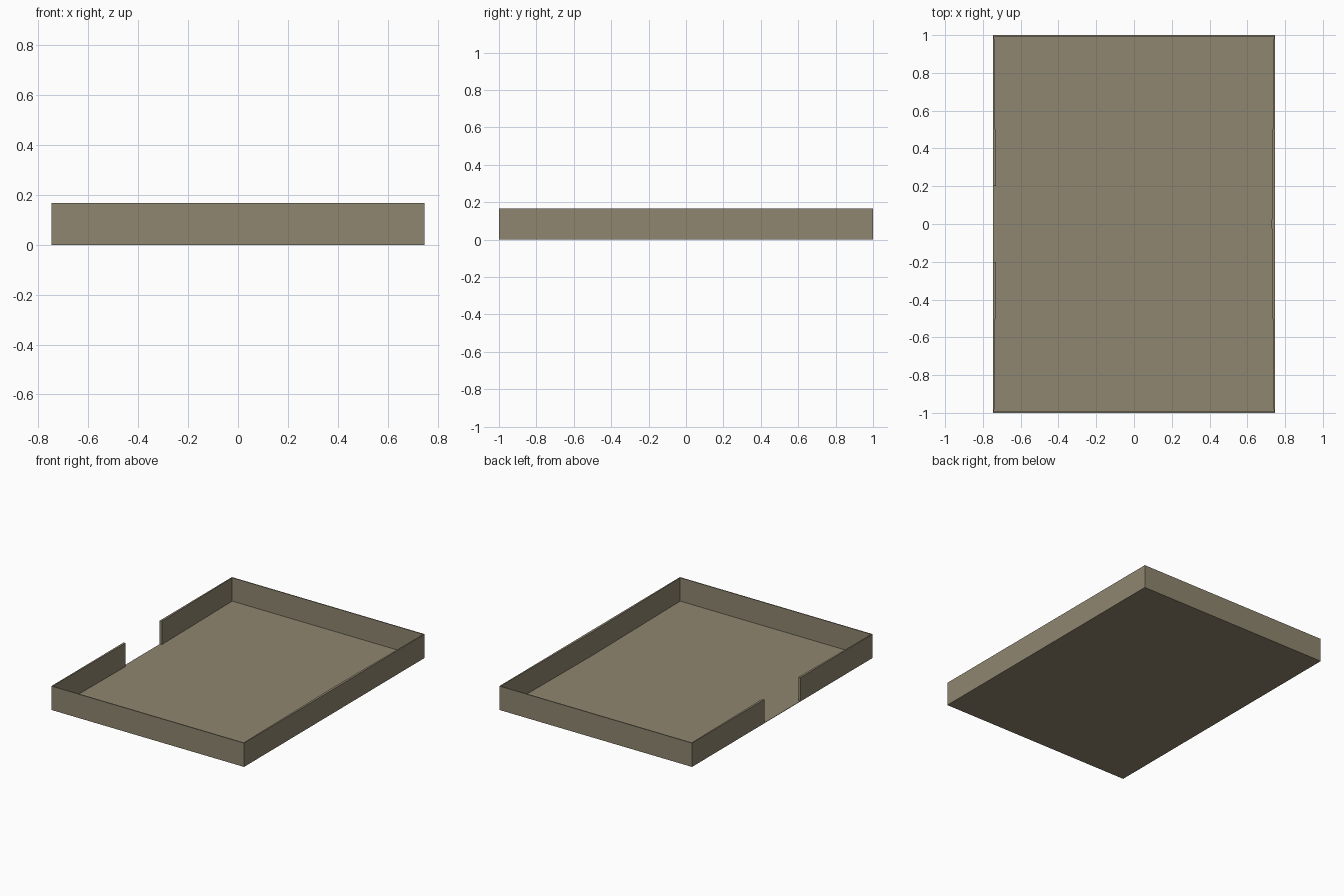
import bpy
import bmesh

cube = bpy.data.objects.get("Cube")
if cube:
    bpy.data.objects.remove(cube, do_unlink=True)

HALF_X, HALF_Y, HEIGHT = 0.747, 1.0, 0.167
FLOOR = 0.003       # floor thickness
GAP = 0.2           # half width of the opening
THIN, THICK = 0.007, 0.018   # side wall thickness at the corners and the middle


def make_material(name, colour):
    mat = bpy.data.materials.new(name)
    mat.use_nodes = True
    mat.diffuse_color = colour
    mat.node_tree.nodes["Principled BSDF"].inputs["Base Color"].default_value = colour
    return mat


taupe = make_material("taupe", (0.275, 0.238, 0.160, 1))


def extruded(name, quads, z0, z1):
    """Raise adjoining plan quads into one solid."""
    bm = bmesh.new()
    for quad in quads:
        bm.faces.new([bm.verts.new((x, y, z0)) for x, y in quad])
    bmesh.ops.remove_doubles(bm, verts=bm.verts, dist=1e-5)
    result = bmesh.ops.extrude_face_region(bm, geom=bm.faces[:], use_keep_orig=True)
    top = [v for v in result["geom"] if isinstance(v, bmesh.types.BMVert)]
    bmesh.ops.translate(bm, verts=top, vec=(0, 0, z1 - z0))
    bmesh.ops.recalc_face_normals(bm, faces=bm.faces)
    mesh = bpy.data.meshes.new(name)
    bm.to_mesh(mesh)
    bm.free()
    obj = bpy.data.objects.new(name, mesh)
    bpy.context.collection.objects.link(obj)
    mesh.materials.append(taupe)
    return obj


def thickness(y):
    return THICK + (THIN - THICK) * abs(y) / HALF_Y


# Floor slab
extruded("tray_floor", [[(-HALF_X, -HALF_Y), (HALF_X, -HALF_Y),
                         (HALF_X, HALF_Y), (-HALF_X, HALF_Y)]], 0, FLOOR)

# Rim: walls that thicken toward the middle, open on the right side
inner_y = HALF_Y - THIN
stations = [(-1, GAP), (-1, HALF_Y), (1, HALF_Y), (1, 0),
            (1, -HALF_Y), (-1, -HALF_Y), (-1, -GAP)]
outer = [(s * HALF_X, y) for s, y in stations]
inner = [(s * (HALF_X - thickness(y)), max(-inner_y, min(inner_y, y)))
         for s, y in stations]
quads = [[outer[i], outer[i + 1], inner[i + 1], inner[i]]
         for i in range(len(stations) - 1)]
extruded("tray_walls", quads, FLOOR, HEIGHT)
